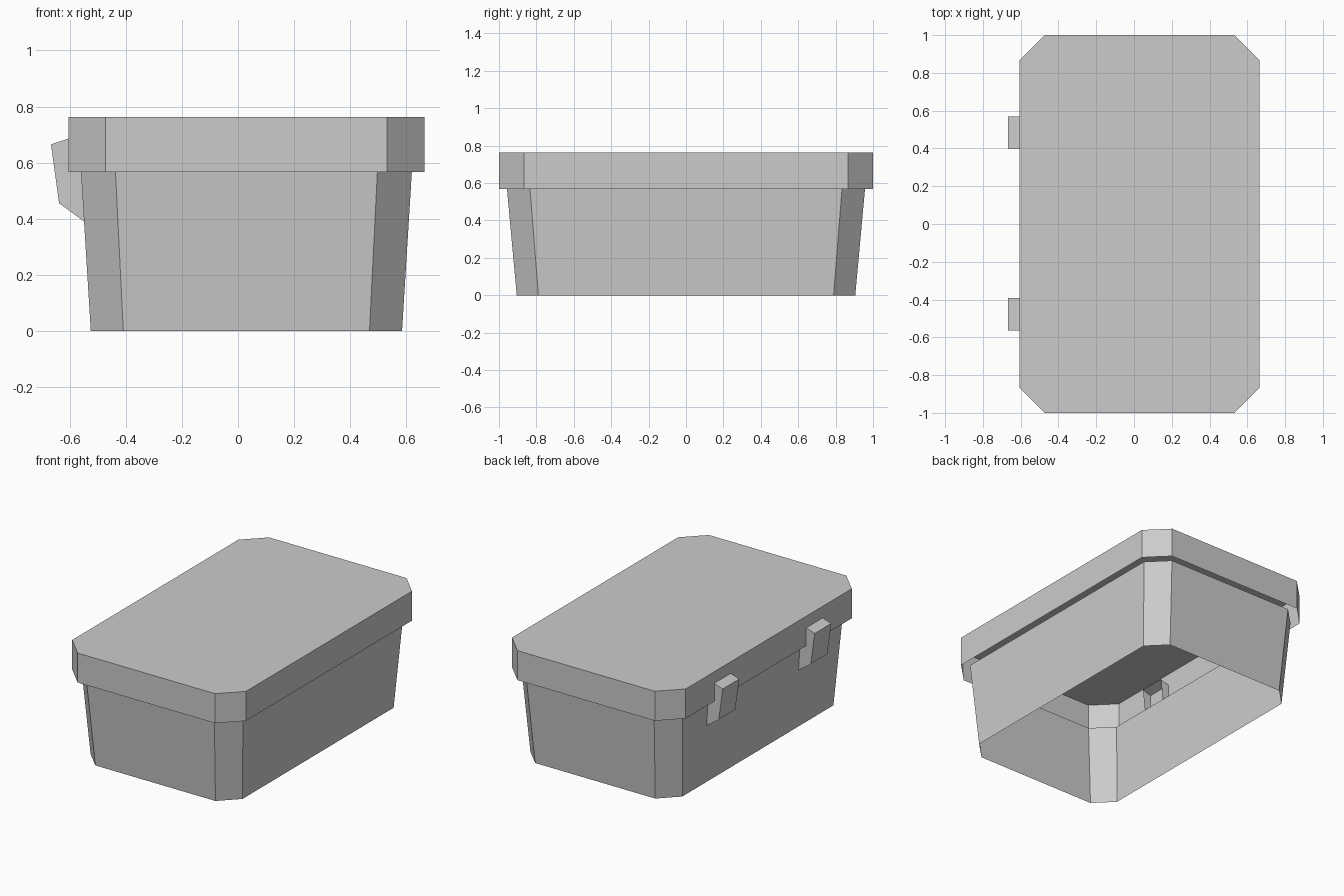
import bpy
import bmesh

cube = bpy.data.objects.get("Cube")
if cube:
    bpy.data.objects.remove(cube, do_unlink=True)

CENTRE_X = 0.03

# One plain grey for every part
grey = bpy.data.materials.new("light_grey")
grey.use_nodes = True
grey.diffuse_color = (0.6, 0.6, 0.6, 1)
grey.node_tree.nodes["Principled BSDF"].inputs["Base Color"].default_value = (0.6, 0.6, 0.6, 1)


def make_object(name, bm):
    mesh = bpy.data.meshes.new(name)
    bm.to_mesh(mesh)
    bm.free()
    mesh.materials.append(grey)
    obj = bpy.data.objects.new(name, mesh)
    bpy.context.collection.objects.link(obj)
    return obj


def octagon(bm, hx, hy, cut, z):
    """Counter-clockwise rectangle with cut corners."""
    points = [(hx, -hy + cut), (hx, hy - cut), (hx - cut, hy), (-hx + cut, hy),
              (-hx, hy - cut), (-hx, -hy + cut), (-hx + cut, -hy), (hx - cut, -hy)]
    return [bm.verts.new((x + CENTRE_X, y, z)) for x, y in points]


def shell(name, lower, upper, capped):
    """Open-bottomed wall between two cut-corner outlines."""
    bm = bmesh.new()
    low, high = octagon(bm, *lower), octagon(bm, *upper)
    for i in range(8):
        j = (i + 1) % 8
        bm.faces.new((low[i], low[j], high[j], high[i]))
    if capped:
        bm.faces.new(high)
    return make_object(name, bm)


# Tapered box wall and overhanging lid, both hollow
shell("box_body", (0.555, 0.905, 0.116, 0), (0.59, 0.957, 0.123, 0.567), False)
shell("lid", (0.635, 1.0, 0.133, 0.567), (0.635, 1.0, 0.133, 0.762), True)


# Bent clasps, open at the back where they meet the box
def clasp(name, y, half_width=0.086):
    profile = [(-0.549, 0.39), (-0.638, 0.455), (-0.667, 0.665),
               (-0.545, 0.705), (-0.56, 0.567)]
    bm = bmesh.new()
    front = [bm.verts.new((x, y - half_width, z)) for x, z in profile]
    back = [bm.verts.new((x, y + half_width, z)) for x, z in profile]
    for i in range(3):
        bm.faces.new((front[i], front[i + 1], back[i + 1], back[i]))
    bm.faces.new(front[::-1])
    bm.faces.new(back)
    bmesh.ops.recalc_face_normals(bm, faces=bm.faces)
    # An open strip has no sure inside, so point the outer face to -x
    bm.faces.ensure_lookup_table()
    if bm.faces[1].normal.x > 0:
        bmesh.ops.reverse_faces(bm, faces=bm.faces)
    return make_object(name, bm)


clasp("front_clasp", -0.477)
clasp("back_clasp", 0.483)
